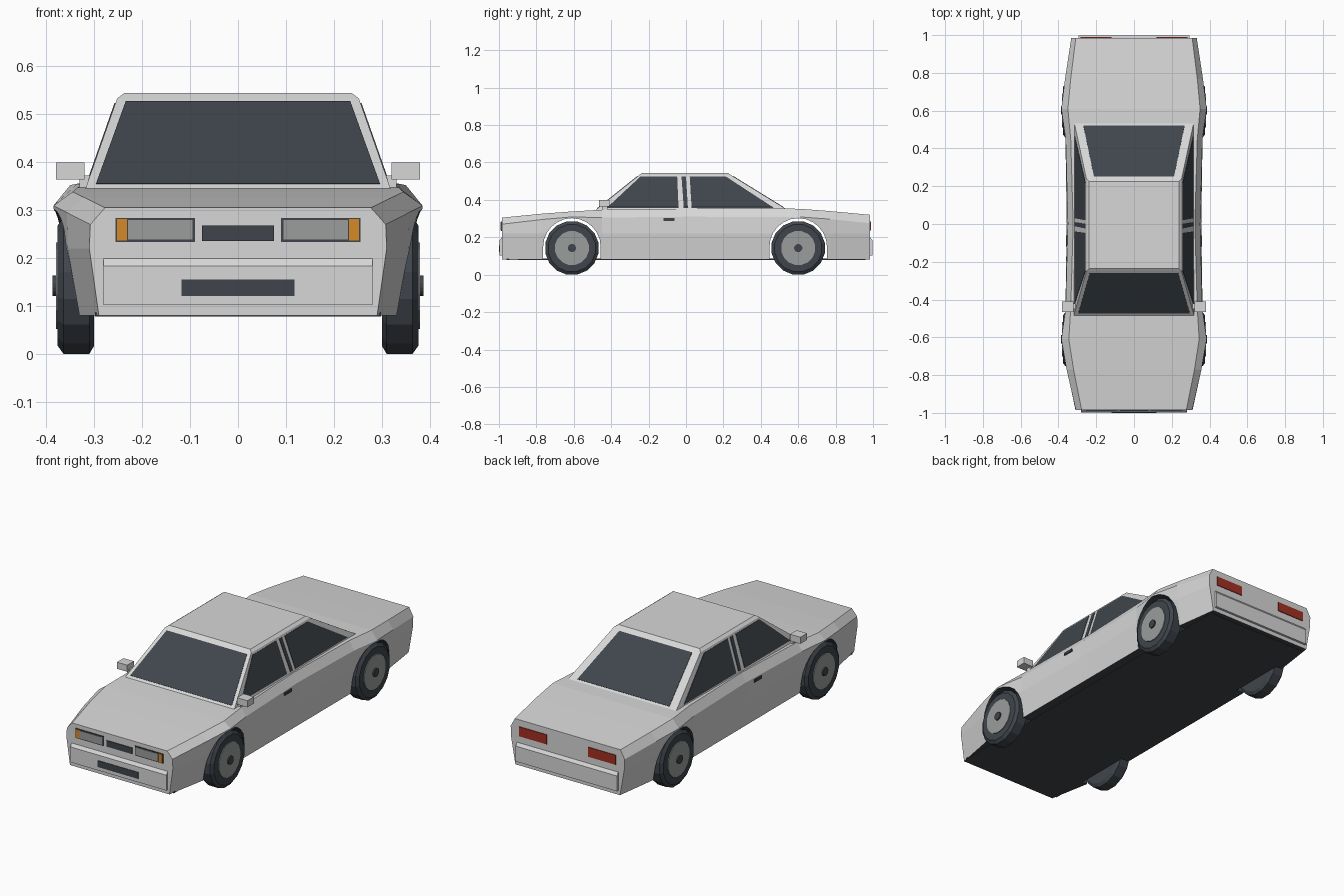
import bpy, bmesh, math
from mathutils import Vector

if "Cube" in bpy.data.objects:
    bpy.data.objects.remove(bpy.data.objects["Cube"])


def material(name, rgb):
    m = bpy.data.materials.new(name)
    m.use_nodes = True
    m.diffuse_color = (*rgb, 1)
    bsdf = next(n for n in m.node_tree.nodes if n.type == 'BSDF_PRINCIPLED')
    bsdf.inputs["Base Color"].default_value = (*rgb, 1)
    return m


PAINT = material("light grey paint", (0.68, 0.68, 0.68))
DARK = material("dark glass and rubber", (0.05, 0.06, 0.072))
GREY = material("lamp and rim grey", (0.32, 0.34, 0.335))
ORANGE = material("orange indicator", (0.66, 0.25, 0.02))
RED = material("red tail lamp", (0.36, 0.03, 0.015))


def finish(name, bm, *mats):
    bmesh.ops.recalc_face_normals(bm, faces=bm.faces)
    me = bpy.data.meshes.new(name)
    bm.to_mesh(me)
    bm.free()
    for m in mats:
        me.materials.append(m)
    ob = bpy.data.objects.new(name, me)
    bpy.context.scene.collection.objects.link(ob)
    return ob


def loft(name, rings, mat):
    """Closed solid through rings with equal point counts."""
    bm = bmesh.new()
    rows = [[bm.verts.new(p) for p in ring] for ring in rings]
    n = len(rows[0])
    for a, b in zip(rows, rows[1:]):
        for i in range(n):
            j = (i + 1) % n
            bm.faces.new((a[i], a[j], b[j], b[i]))
    bm.faces.new(rows[0])
    bm.faces.new(rows[-1][::-1])
    return finish(name, bm, mat)


def prism(name, points, vec, mat):
    pts = [Vector(p) for p in points]
    return loft(name, [pts, [p + Vector(vec) for p in pts]], mat)


def plate(name, points, mat, thick=0.004):
    """Thin panel centred on the polygon's plane."""
    a, b, c = (Vector(p) for p in points[:3])
    n = (b - a).cross(c - a).normalized() * thick
    prism(name, [Vector(p) - n / 2 for p in points], n, mat)


def box(name, x, y, z, mat):
    prism(name, [(x[0], y[0], z[0]), (x[1], y[0], z[0]), (x[1], y[0], z[1]), (x[0], y[0], z[1])],
          (0, y[1] - y[0], 0), mat)


def mirrored(points, s):
    return [(s * x, y, z) for x, y, z in points]


# Lower body: y, bottom, crease, shoulder x/z, deck edge x/z
stations = [
    (-0.985, 0.290, 0.310, 0.308, 0.270, 0.277, 0.305),
    (-0.770, 0.330, 0.355, 0.357, 0.295, 0.320, 0.326),
    (-0.610, 0.345, 0.375, 0.385, 0.309, 0.345, 0.338),
    (-0.450, 0.345, 0.363, 0.362, 0.305, 0.335, 0.347),
    (0.000, 0.345, 0.356, 0.350, 0.310, 0.322, 0.353),
    (0.450, 0.345, 0.363, 0.362, 0.309, 0.335, 0.355),
    (0.610, 0.345, 0.375, 0.385, 0.309, 0.350, 0.352),
    (0.770, 0.335, 0.360, 0.365, 0.297, 0.335, 0.340),
    (0.985, 0.305, 0.330, 0.332, 0.275, 0.308, 0.320),
]
rings = []
for y, xb, xm, xs, zs, xt, zt in stations:
    half = [(xb, y, 0.08), (xm, y, 0.22), (xs, y, zs), (xt, y, zt)]
    rings.append(half + mirrored(half[::-1], -1))
body = loft("body", rings, PAINT)
body.data.materials.append(DARK)

# Wheel arches cut straight through the body
AXLES = (-0.61, 0.60)
ARCH = 0.154
cutters = []
for y in AXLES:
    arc = [math.pi * i / 12 for i in range(13)]
    pts = [(-0.5, y + ARCH * math.cos(t), 0.148 + ARCH * math.sin(t)) for t in arc]
    pts += [(-0.5, y - ARCH, -0.1), (-0.5, y + ARCH, -0.1)]
    cut = prism("arch_cutter", pts, (1, 0, 0), PAINT)
    cut.hide_render = True
    mod = body.modifiers.new("arch", 'BOOLEAN')
    mod.operation, mod.solver, mod.object = 'DIFFERENCE', 'EXACT', cut
    cutters.append(cut)
bpy.context.view_layer.update()
cut_mesh = bpy.data.meshes.new_from_object(
    body.evaluated_get(bpy.context.evaluated_depsgraph_get()))
body.modifiers.clear()
body.data = cut_mesh
for c in cutters:
    bpy.data.objects.remove(c)

# Dark underside and arch linings
for f in cut_mesh.polygons:
    lining = (abs(f.normal.x) < 0.02 and f.center.z < 0.305
              and any(abs(f.center.y - y) < ARCH + 0.003 for y in AXLES))
    f.material_index = 1 if lining or f.normal.z < -0.9 else 0
box("underbody", (-0.298, 0.298), (-0.96, 0.96), (0.078, 0.086), DARK)

# Cabin
CABIN = [(0.318, -0.485, 0.545, 0.345), (0.252, -0.25, 0.24, 0.533), (0.237, -0.235, 0.225, 0.544)]
loft("cabin", [[(-x, f, z), (x, f, z), (x, r, z), (-x, r, z)] for x, f, r, z in CABIN], PAINT)

# Windscreen and rear window lie on the sloping cabin ends
def slope(z, end):
    a, b = CABIN[0], CABIN[1]
    return a[end] + (b[end] - a[end]) * (z - a[3]) / (b[3] - a[3])


for name, end, low, high, z0, z1 in (("windscreen", 1, 0.296, 0.234, 0.354, 0.526),
                                     ("rear_window", 2, 0.268, 0.212, 0.360, 0.526)):
    plate(name, [(-low, slope(z0, end), z0), (low, slope(z0, end), z0),
                 (high, slope(z1, end), z1), (-high, slope(z1, end), z1)], DARK)

# Side windows with a split centre pillar
windows = {
    "front_side_window": [(-0.420, 0.360), (-0.040, 0.360), (-0.047, 0.523), (-0.245, 0.523)],
    "pillar_trim": [(-0.012, 0.360), (0.010, 0.360), (0.000, 0.523), (-0.024, 0.523)],
    "rear_side_window": [(0.030, 0.360), (0.465, 0.360), (0.215, 0.523), (0.020, 0.523)],
}
for s, side in ((1, "left"), (-1, "right")):
    for name, outline in windows.items():
        plate(f"{side}_{name}", [(s * slope(z, 0), y, z) for y, z in outline], DARK)

    # Mirrors and door handles
    box(f"{side}_mirror", (s * 0.32, s * 0.38), (-0.465, -0.41), (0.364, 0.399), PAINT)
    box(f"{side}_mirror_stalk", (s * 0.30, s * 0.33), (-0.45, -0.42), (0.345, 0.372), PAINT)
    box(f"{side}_door_handle", (s * 0.345, s * 0.359), (-0.12, -0.062), (0.288, 0.302), DARK)

    # Lamps
    box(f"{side}_headlamp_frame", (s * 0.09, s * 0.255), (-0.988, -0.982), (0.233, 0.284), DARK)
    box(f"{side}_headlamp", (s * 0.095, s * 0.229), (-0.991, -0.984), (0.239, 0.279), GREY)
    box(f"{side}_indicator", (s * 0.231, s * 0.252), (-0.991, -0.984), (0.237, 0.281), ORANGE)
    box(f"{side}_tail_lamp", (s * 0.12, s * 0.282), (0.982, 0.989), (0.235, 0.285), RED)

# Grille, bumpers and lower intake
box("grille", (-0.075, 0.075), (-0.989, -0.982), (0.236, 0.268), DARK)
for s, name in ((-1, "front_bumper"), (1, "rear_bumper")):
    w = 0.28 if s < 0 else 0.295
    profile = [(0.96, 0.102), (0.997, 0.102), (0.997, 0.183), (0.984, 0.2), (0.96, 0.2)]
    prism(name, [(-w, s * y, z) for y, z in profile], (2 * w, 0, 0), PAINT)
box("lower_intake", (-0.118, 0.118), (-1.0, -0.994), (0.121, 0.155), DARK)

# Wheels: turned profiles of (distance from centre line, radius)
PARTS = {
    "tyre": ([(0.30, 0.128), (0.31, 0.145), (0.364, 0.145), (0.376, 0.128), (0.376, 0.08)], DARK),
    "rim": ([(0.34, 0.092), (0.380, 0.092)], GREY),
    "hub": ([(0.37, 0.022), (0.387, 0.022)], DARK),
}
for y, end in zip(AXLES, ("front", "rear")):
    for s, side in ((1, "left"), (-1, "right")):
        for part, (profile, mat) in PARTS.items():
            angles = [math.tau * (i + 0.5) / 16 for i in range(16)]
            loft(f"{end}_{side}_{part}",
                 [[(s * x, y + r * math.cos(t), 0.1425 + r * math.sin(t)) for t in angles]
                  for x, r in profile], mat)
